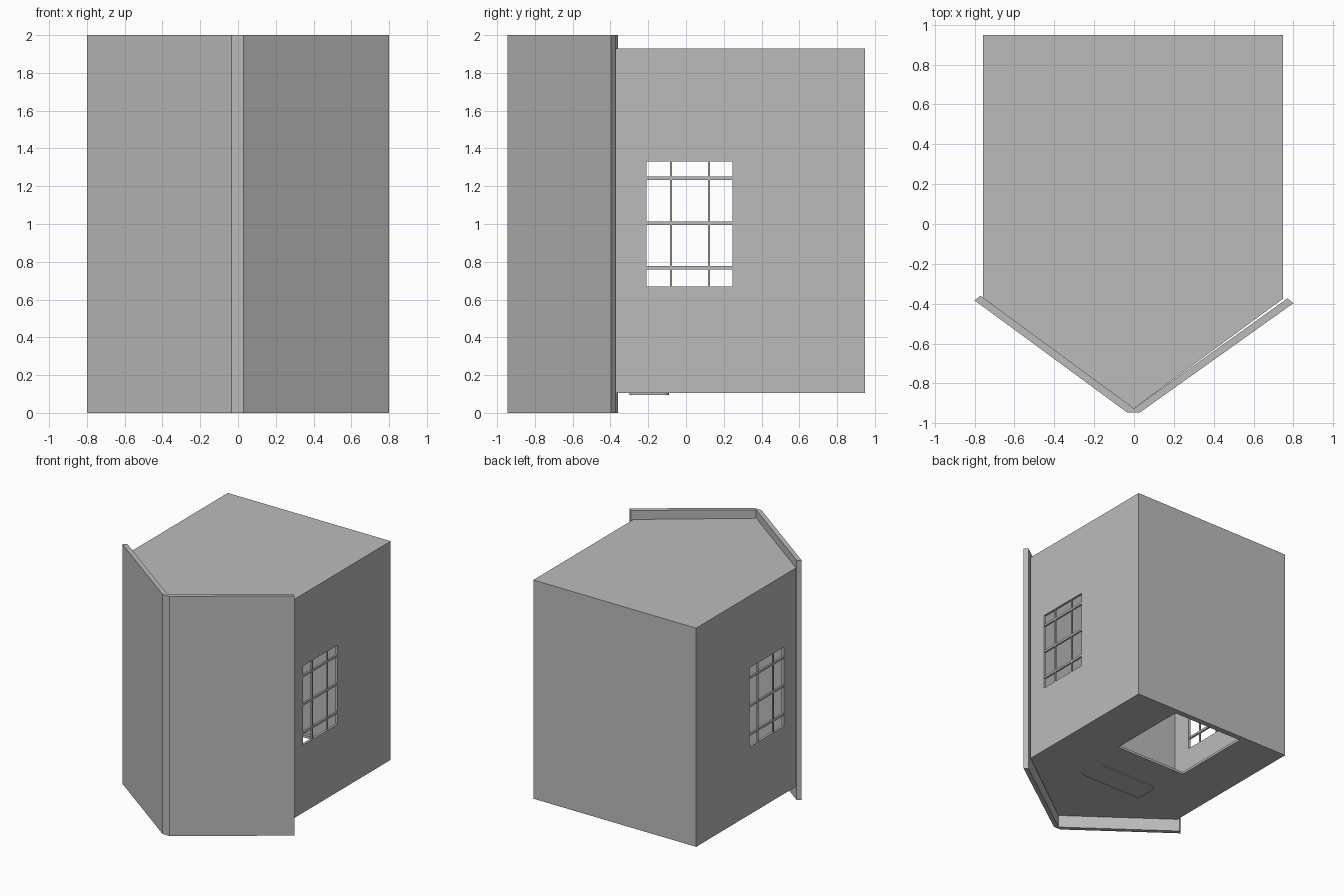
import bpy, bmesh

cube = bpy.data.objects.get("Cube")
if cube:
    bpy.data.objects.remove(cube, do_unlink=True)

# one plain colour for everything
grey = bpy.data.materials.new("plain grey")
grey.use_nodes = True
colour = (0.5, 0.5, 0.5, 1)
grey.diffuse_color = colour
grey.node_tree.nodes["Principled BSDF"].inputs["Base Color"].default_value = colour


def prism(name, outline, bottom, top):
    """Extrude a plan outline from bottom to top."""
    bm = bmesh.new()
    face = bm.faces.new([bm.verts.new((x, y, bottom)) for x, y in outline])
    new = bmesh.ops.extrude_face_region(bm, geom=[face])["geom"]
    for v in new:
        if isinstance(v, bmesh.types.BMVert):
            v.co.z = top
    bmesh.ops.recalc_face_normals(bm, faces=bm.faces)
    mesh = bpy.data.meshes.new(name)
    bm.to_mesh(mesh)
    bm.free()
    mesh.materials.append(grey)
    obj = bpy.data.objects.new(name, mesh)
    bpy.context.collection.objects.link(obj)
    return obj


def box(name, x0, x1, y0, y1, z0, z1):
    return prism(name, [(x0, y0), (x1, y0), (x1, y1), (x0, y1)], z0, z1)


def cut(target, cutter):
    cutter.hide_render = True
    mod = target.modifiers.new("cut", "BOOLEAN")
    mod.operation = "DIFFERENCE"
    mod.solver = "EXACT"
    mod.object = cutter
    bpy.context.view_layer.objects.active = target
    bpy.ops.object.modifier_apply(modifier=mod.name)
    bpy.data.objects.remove(cutter, do_unlink=True)


LEFT, RIGHT, BACK, SHOULDER = 0.747, -0.757, 0.947, -0.375
FLOOR, ROOF, WALL = 0.105, 1.93, 0.02
WIN_Y, WIN_Z = (-0.21, 0.245), (0.67, 1.33)

# hollow body with a pointed front
body = prism("body", [(RIGHT, BACK), (RIGHT, SHOULDER), (0, -0.925),
                      (LEFT, SHOULDER), (LEFT, BACK)], FLOOR, ROOF)
cut(body, box("room_cutter", RIGHT + WALL, LEFT - WALL, SHOULDER, BACK - WALL,
              FLOOR + WALL, ROOF - WALL))
cut(body, box("window_cutter", -1, 1, *WIN_Y, *WIN_Z))
cut(body, box("hatch_cutter", -0.33, 0.33, 0.2, 0.9, 0, 0.2))

# folded front panel, taller than the body
prism("front_panel", [(-0.80, -0.383), (-0.035, -0.945), (0.03, -0.945), (0.80, -0.397),
                      (0.77, -0.373), (0, -0.925), (-0.77, -0.36)], 0, 2)

# window bars on both sides
for side, x in (("left", LEFT - WALL / 2), ("right", RIGHT + WALL / 2)):
    for i, z in enumerate((0.768, 1.005, 1.242)):
        box(f"{side}_window_rail_{i}", x - 0.008, x + 0.008, *WIN_Y, z - 0.009, z + 0.009)
    for i, y in enumerate((-0.08, 0.122)):
        box(f"{side}_window_upright_{i}", x - 0.006, x + 0.006, y - 0.005, y + 0.005, *WIN_Z)

# rounded plate under the floor
plate = box("underside_plate", -0.3, 0.3, -0.3, -0.09, 0.096, FLOOR + 0.005)
bm = bmesh.new()
bm.from_mesh(plate.data)
uprights = [e for e in bm.edges if abs(e.verts[0].co.z - e.verts[1].co.z) > 0.005]
bmesh.ops.bevel(bm, geom=uprights, offset=0.035, segments=4, profile=0.5, affect="EDGES")
bm.to_mesh(plate.data)
bm.free()
